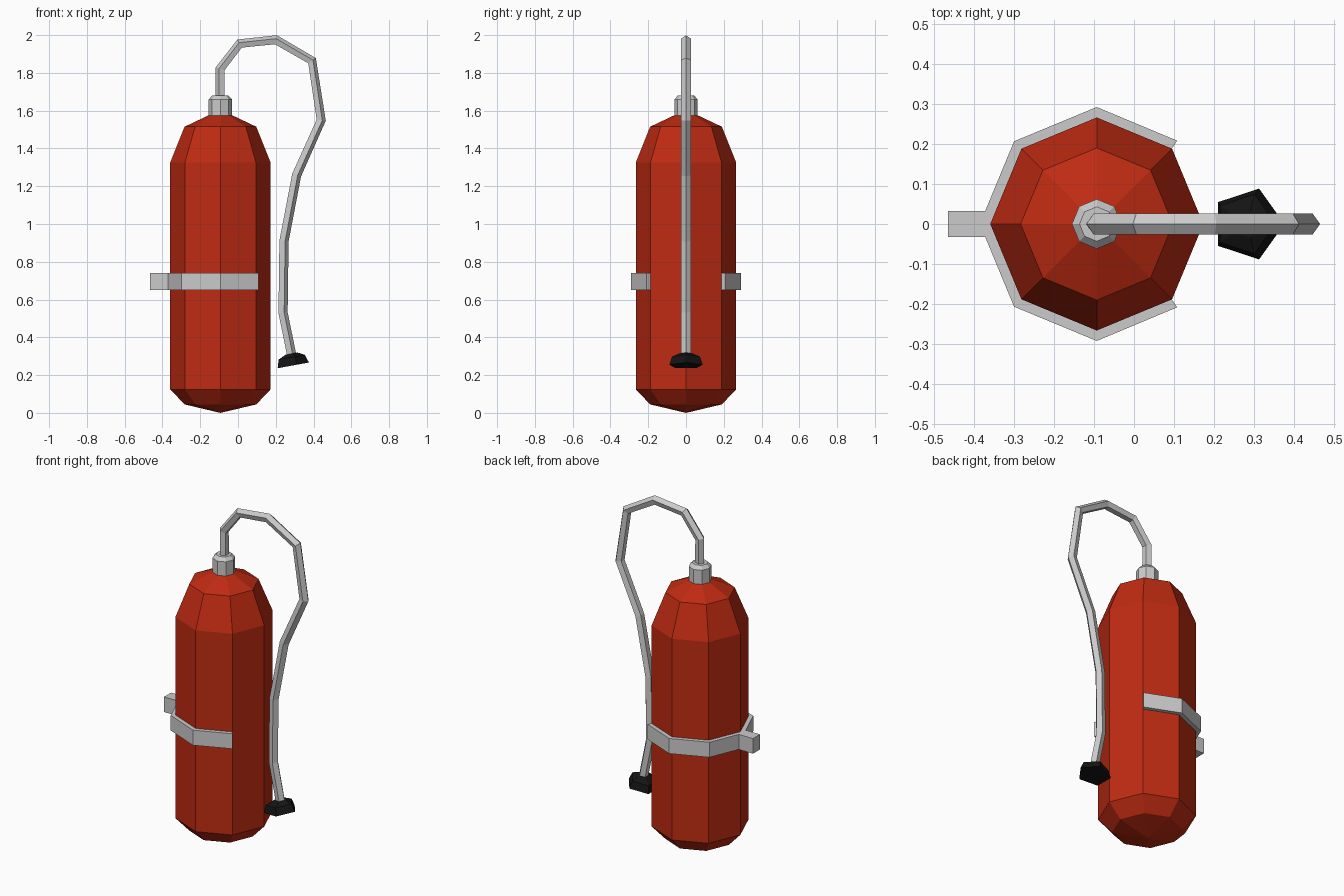
import bpy, bmesh, math
from mathutils import Vector

if "Cube" in bpy.data.objects:
    bpy.data.objects.remove(bpy.data.objects["Cube"])

CX = -0.093  # tank axis


def material(name, rgb):
    m = bpy.data.materials.new(name)
    m.diffuse_color = (*rgb, 1.0)
    m.use_nodes = True
    m.node_tree.nodes["Principled BSDF"].inputs["Base Color"].default_value = m.diffuse_color
    return m


RED = material("tank red", (0.52, 0.024, 0.006))
GREY = material("metal grey", (0.6, 0.6, 0.6))
BLACK = material("nozzle black", (0.007, 0.007, 0.007))


def finish(name, bm, mat):
    bmesh.ops.remove_doubles(bm, verts=bm.verts, dist=1e-5)
    bmesh.ops.recalc_face_normals(bm, faces=bm.faces)
    me = bpy.data.meshes.new(name)
    bm.to_mesh(me)
    bm.free()
    me.materials.append(mat)
    ob = bpy.data.objects.new(name, me)
    bpy.context.collection.objects.link(ob)
    return ob


def loft(name, stations, sides, mat):
    """Skin rings given as (centre, u axis, v axis, radius); radius 0 is a tip."""
    bm = bmesh.new()
    rings = []
    for c, u, v, r in stations:
        if r == 0:
            rings.append([bm.verts.new(c)])
            continue
        angles = [2 * math.pi * i / sides for i in range(sides)]
        rings.append([bm.verts.new(c + u * (r * math.cos(a)) + v * (r * math.sin(a))) for a in angles])
    for a, b in zip(rings, rings[1:]):
        for i in range(sides):
            j = (i + 1) % sides
            quad = [a[i % len(a)], a[j % len(a)], b[j % len(b)], b[i % len(b)]]
            bm.faces.new(list(dict.fromkeys(quad)))
    for ring in (rings[0], rings[-1]):
        if len(ring) > 2:
            bm.faces.new(ring)
    return finish(name, bm, mat)


X, Y = Vector((1, 0, 0)), Vector((0, 1, 0))


def lathe(name, profile, sides, mat):
    return loft(name, [(Vector((CX, 0, z)), X, Y, r) for r, z in profile], sides, mat)


# Tank and neck
lathe("tank", [(0, 0), (0.19, 0.045), (0.266, 0.125), (0.266, 1.325),
               (0.19, 1.515), (0, 1.605)], 8, RED)
lathe("neck", [(0.062, 1.56), (0.062, 1.66), (0.043, 1.68)], 8, GREY)

# Hose: pentagon swept along a path in the xz plane, ridge on the outer side
path = [Vector((x, 0, z)) for x, z in (
    (CX, 1.66), (CX, 1.82), (0.01, 1.953), (0.2, 1.973), (0.39, 1.863),
    (0.438, 1.55), (0.308, 1.26), (0.241, 0.91), (0.236, 0.53), (0.285, 0.29))]
stations = []
for i, p in enumerate(path):
    d_in = (p - path[max(i - 1, 0)]).normalized()
    d_out = (path[min(i + 1, len(path) - 1)] - p).normalized()
    d = (d_in + d_out).normalized()
    stations.append((p, Vector((-d.z, 0, d.x)), Y, 0.027))
loft("hose", stations, 5, GREY)

# Nozzle: flared pentagon, tilted with the end of the hose
tilt = Vector((0.98, 0, 0.18)).normalized()
loft("nozzle", [(Vector((x, 0, z)), tilt, Y, r) for x, z, r in (
    (0.284, 0.25, 0.093), (0.277, 0.293, 0.078), (0.28, 0.313, 0.036))], 5, BLACK)


def prism(name, outline, z0, z1, mat, strip=False):
    """Extrude pairs of inner and outer points into a solid band."""
    bm = bmesh.new()
    sections = [[bm.verts.new((x, y, z)) for (x, y), z in ((a, z0), (b, z0), (b, z1), (a, z1))]
                for a, b in outline]
    for s, t in zip(sections, sections[1:]):
        for i in range(4):
            j = (i + 1) % 4
            bm.faces.new((s[i], s[j], t[j], t[i]))
    bm.faces.new(sections[0])
    bm.faces.new(sections[-1])
    return finish(name, bm, mat)


# Wall bracket: open octagonal band with a square stem
band = []
for k in range(1, 8):
    a = math.radians(45 * k)
    band.append([(CX + r * math.cos(a), r * math.sin(a)) for r in (0.262, 0.292)])
for end, sy in ((band[0], 1), (band[-1], -1)):
    end[1] = (0.108, 0.208 * sy)
prism("bracket_band", band, 0.65, 0.74, GREY)
prism("bracket_stem", [((-0.465, -0.033), (-0.465, 0.033)),
                       ((-0.365, -0.033), (-0.365, 0.033))], 0.65, 0.74, GREY)
